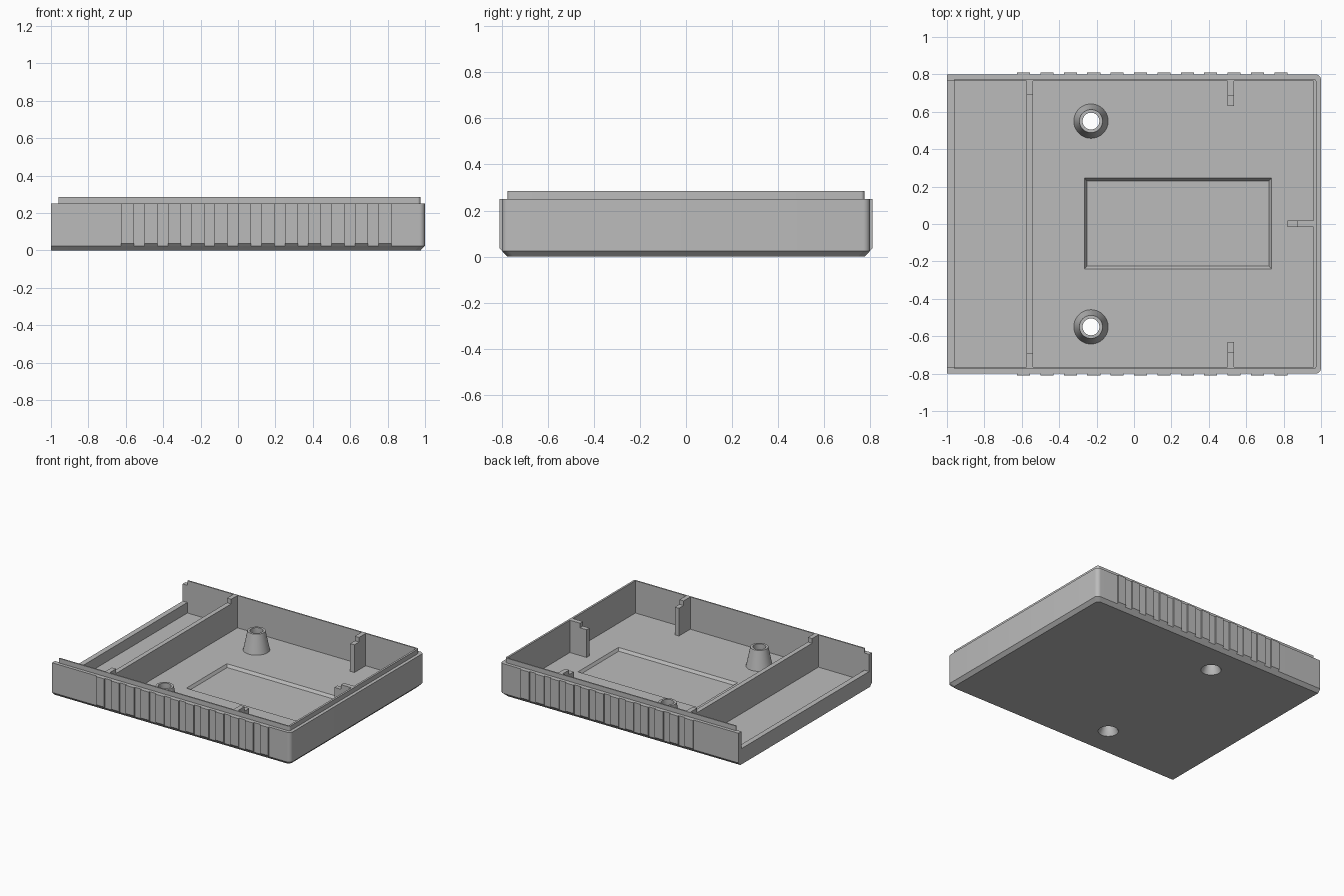
import bpy, bmesh, math

if "Cube" in bpy.data.objects:
    bpy.data.objects.remove(bpy.data.objects["Cube"])

grey = bpy.data.materials.new("grey plastic")
grey.diffuse_color = (0.5, 0.5, 0.5, 1)
grey.use_nodes = True
grey.node_tree.nodes["Principled BSDF"].inputs["Base Color"].default_value = grey.diffuse_color


def make(name, bm):
    bmesh.ops.recalc_face_normals(bm, faces=bm.faces[:])
    me = bpy.data.meshes.new(name)
    bm.to_mesh(me)
    bm.free()
    me.materials.append(grey)
    ob = bpy.data.objects.new(name, me)
    bpy.context.collection.objects.link(ob)
    return ob


def loft(name, sections):
    """Skin between equal-length closed loops of points, capping both ends."""
    bm = bmesh.new()
    loops = [[bm.verts.new(p) for p in s] for s in sections]
    n = len(loops[0])
    for a, b in zip(loops, loops[1:]):
        for i in range(n):
            j = (i + 1) % n
            bm.faces.new((a[i], a[j], b[j], b[i]))
    bm.faces.new(loops[0][::-1])
    bm.faces.new(loops[-1])
    return make(name, bm)


def rect(x0, x1, y0, y1, z):
    return [(x0, y0, z), (x1, y0, z), (x1, y1, z), (x0, y1, z)]


def box(name, x0, x1, y0, y1, z0, z1):
    return loft(name, [rect(x0, x1, y0, y1, z) for z in (z0, z1)])


def lathe(name, x, y, profile, n=40):
    return loft(name, [[(x + r * math.cos(2 * math.pi * i / n),
                         y + r * math.sin(2 * math.pi * i / n), z) for i in range(n)]
                       for r, z in profile])


def boolean(ob, tool, op):
    mod = ob.modifiers.new(op, 'BOOLEAN')
    mod.object, mod.operation, mod.solver = tool, op, 'EXACT'
    bpy.context.view_layer.update()
    me = bpy.data.meshes.new_from_object(
        ob.evaluated_get(bpy.context.evaluated_depsgraph_get()))
    ob.modifiers.clear()
    ob.data = me
    bpy.data.objects.remove(tool)


def outline(inset, left, z, r=0.03):
    """Square corners on the open end, rounded corners on the closed end."""
    x, y = 1 - inset, 0.8 - inset
    pts = [(left, -y, z)]
    for sign in (-1, 1):
        for i in range(7):
            a = math.radians(15 * i if sign > 0 else 15 * i - 90)
            pts.append((x - r + r * math.cos(a), sign * (y - r) + r * math.sin(a), z))
    return pts + [(left, y, z)]


FLOOR, RIM, LIP = 0.04, 0.25, 0.285

# Tray body: chamfered bottom, straight wall, stepped lip
tray = loft("tray", [outline(0.024, -1, 0), outline(0, -1, 0.025), outline(0, -1, RIM),
                     outline(0.025, -0.96, RIM, 0.015), outline(0.025, -0.96, LIP, 0.015)])

# Hollow interior and the open end above the low sill
boolean(tray, box("cavity", -0.96, 0.96, -0.765, 0.765, FLOOR, 0.5), 'DIFFERENCE')
boolean(tray, box("end_opening", -1.2, -0.9, -0.765, 0.765, 0.12, 0.5), 'DIFFERENCE')

# Shallow panel recess with sloping sides
boolean(tray, loft("recess", [rect(-0.252, 0.722, -0.225, 0.23, 0.02),
                              rect(-0.265, 0.735, -0.24, 0.245, FLOOR),
                              rect(-0.265, 0.735, -0.24, 0.245, 0.06)]), 'DIFFERENCE')

# Screw bosses with countersunk through holes
for y in (-0.55, 0.55):
    boolean(tray, lathe("boss", -0.23, y, [(0.093, 0.02), (0.092, FLOOR), (0.062, 0.185)]), 'UNION')
    boolean(tray, lathe("drill", -0.23, y, [(0.075, -0.01), (0.07, 0), (0.045, 0.05),
                                            (0.045, 0.4)]), 'DIFFERENCE')

# Cross partition with raised tabs at both walls
box("partition", -0.575, -0.54, -0.77, 0.77, FLOOR - 0.01, RIM)
for s in (-1, 1):
    ys = sorted((s * 0.69, s * 0.77))
    box("partition_tab", -0.575, -0.54, *ys, RIM - 0.01, LIP)

    # Stepped support posts on the side walls
    box("side_post", 0.5, 0.535, *sorted((s * 0.63, s * 0.77)), FLOOR - 0.01, RIM)
    box("side_post_tab", 0.5, 0.535, *sorted((s * 0.685, s * 0.77)), RIM - 0.01, LIP)

    # Grip ribs whose lower ends follow the bottom chamfer
    for i in range(12):
        x = -0.625 + 0.125 * i
        loft("grip_rib", [[(px, s * 0.79, 0.025), (px, s * 0.8, 0.025), (px, s * 0.81, 0.036),
                           (px, s * 0.81, RIM), (px, s * 0.79, RIM)] for px in (x, x + 0.07)])

# Stepped support post on the closed end
box("end_post", 0.82, 0.965, -0.015, 0.02, FLOOR - 0.01, RIM)
box("end_post_tab", 0.875, 0.965, -0.015, 0.02, RIM - 0.01, LIP)

# Smooth round surfaces, keep edges sharp
bpy.ops.object.select_all(action='DESELECT')
tray.select_set(True)
bpy.context.view_layer.objects.active = tray
bpy.ops.object.shade_smooth_by_angle(angle=math.radians(30))
